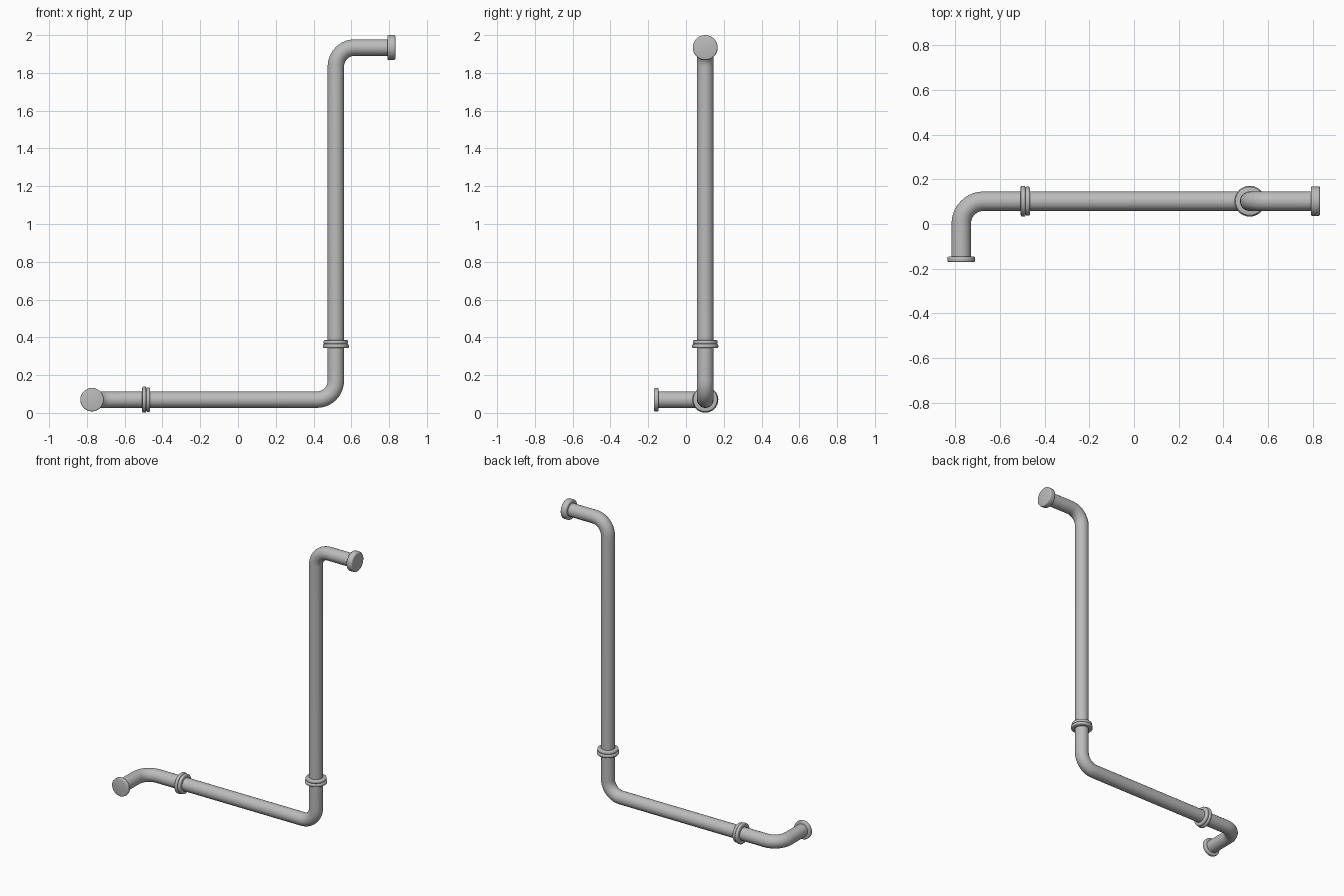
import bpy, bmesh, math
from mathutils import Vector

if "Cube" in bpy.data.objects:
    bpy.data.objects.remove(bpy.data.objects["Cube"], do_unlink=True)

metal = bpy.data.materials.new("grey_metal")
metal.use_nodes = True
GREY = (0.5, 0.5, 0.5, 1)
metal.diffuse_color = GREY
metal.node_tree.nodes["Principled BSDF"].inputs["Base Color"].default_value = GREY

SIDES = 32
PIPE_R = 0.0435
BEND_R = 0.1
BEND_STEPS = 10


def loft(name, stations):
    """Skin circles given as (centre, axis, radius), capped at both ends."""
    bm = bmesh.new()
    rings = []
    axis = Vector(stations[0][1]).normalized()
    side = axis.orthogonal().normalized()
    for centre, direction, radius in stations:
        new_axis = Vector(direction).normalized()
        side = axis.rotation_difference(new_axis) @ side
        axis = new_axis
        up = axis.cross(side)
        ring = []
        for i in range(SIDES):
            a = math.tau * i / SIDES
            offset = side * math.cos(a) + up * math.sin(a)
            ring.append(bm.verts.new(Vector(centre) + offset * radius))
        rings.append(ring)
    for low, high in zip(rings, rings[1:]):
        for i in range(SIDES):
            j = (i + 1) % SIDES
            bm.faces.new((low[i], low[j], high[j], high[i]))
    bm.faces.new(rings[0][::-1])
    bm.faces.new(rings[-1])
    mesh = bpy.data.meshes.new(name)
    bm.to_mesh(mesh)
    bm.free()
    mesh.materials.append(metal)
    obj = bpy.data.objects.new(name, mesh)
    bpy.context.collection.objects.link(obj)
    bpy.ops.object.select_all(action="DESELECT")
    obj.select_set(True)
    bpy.context.view_layer.objects.active = obj
    bpy.ops.object.shade_smooth_by_angle(angle=math.radians(35))
    return obj


def pipe(name, start, corner, end):
    """Pipe from start to end with a rounded right-angle bend at the corner."""
    start, corner, end = Vector(start), Vector(corner), Vector(end)
    d1 = (corner - start).normalized()
    d2 = (end - corner).normalized()
    hub = corner - d1 * BEND_R + d2 * BEND_R
    stations = [(start, d1, PIPE_R)]
    for i in range(BEND_STEPS + 1):
        a = math.pi / 2 * i / BEND_STEPS
        centre = hub + (d1 * math.sin(a) - d2 * math.cos(a)) * BEND_R
        stations.append((centre, d1 * math.cos(a) + d2 * math.sin(a), PIPE_R))
    stations.append((end, d2, PIPE_R))
    return loft(name, stations)


def disc(name, base, direction, thickness, radius, rim):
    """Round plate with softened rims."""
    base, direction = Vector(base), Vector(direction)
    arc = [math.pi / 2 * i / 3 for i in range(4)]
    profile = [(rim * (1 - math.cos(a)), radius - rim * (1 - math.sin(a))) for a in arc]
    profile += [(thickness - t, r) for t, r in reversed(profile)]
    return loft(name, [(base + direction * t, direction, r) for t, r in profile])


def coupling(name, centre, direction):
    """Two rings butted together, the wider one on the elbow side."""
    centre, direction = Vector(centre), Vector(direction)
    disc(name + "_wide_ring", centre - direction * 0.021, direction, 0.021, 0.069, 0.007)
    disc(name + "_narrow_ring", centre, direction, 0.021, 0.065, 0.007)


# Key points of the run
Y, LOW, HIGH = 0.102, 0.07, 1.934
LEFT_X, RISER_X = -0.773, 0.518
front_end = (LEFT_X, -0.155, LOW)
low_joint = (-0.486, Y, LOW)
riser_joint = (RISER_X, Y, 0.364)
top_end = (0.8, Y, HIGH)

# Pipes
pipe("inlet_elbow", front_end, (LEFT_X, Y, LOW), low_joint)
pipe("floor_pipe", low_joint, (RISER_X, Y, LOW), riser_joint)
pipe("riser_pipe", riser_joint, (RISER_X, Y, HIGH), top_end)

# Couplings and end flanges
coupling("floor_coupling", low_joint, (1, 0, 0))
coupling("riser_coupling", riser_joint, (0, 0, 1))
disc("inlet_flange", (LEFT_X, -0.146, LOW), (0, -1, 0), 0.024, 0.062, 0.006)
disc("outlet_flange", (0.791, Y, HIGH), (1, 0, 0), 0.042, 0.066, 0.008)
